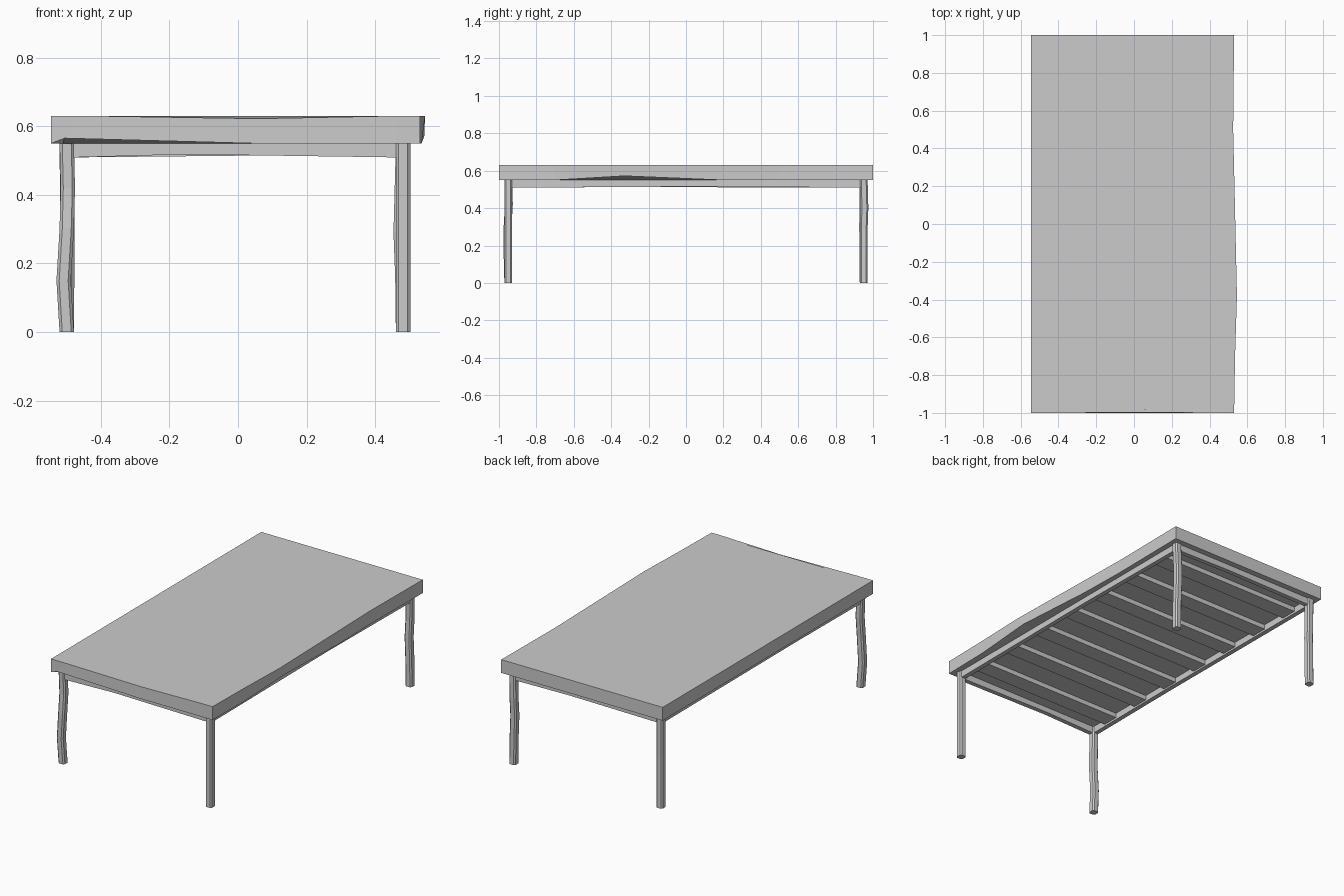
import bpy, bmesh
from mathutils import Vector

if "Cube" in bpy.data.objects:
    bpy.data.objects.remove(bpy.data.objects["Cube"])


def finish(name, bm):
    bmesh.ops.recalc_face_normals(bm, faces=bm.faces)
    me = bpy.data.meshes.new(name)
    bm.to_mesh(me)
    bm.free()
    ob = bpy.data.objects.new(name, me)
    bpy.context.collection.objects.link(ob)
    return ob


def loft(name, rings):
    """Join closed rings of equal length and cap both ends."""
    bm = bmesh.new()
    rows = [[bm.verts.new(p) for p in r] for r in rings]
    n = len(rows[0])
    for a, b in zip(rows, rows[1:]):
        for i in range(n):
            j = (i + 1) % n
            bm.faces.new((a[i], a[j], b[j], b[i]))
    bm.faces.new(rows[0][::-1])
    bm.faces.new(rows[-1])
    return finish(name, bm)


def rail(name, axis, across, half, thick, mid, z0, z1, bump=0.0):
    """Horizontal bar along x or y with its lower edge lifted at mid."""
    rings = []
    for t, lift in ((-half + CX * (axis == 'x'), 0), (mid, bump), (half + CX * (axis == 'x'), 0)):
        h = thick / 2
        sec = [(across - h, z0 + lift), (across + h, z0 + lift), (across + h, z1), (across - h, z1)]
        rings.append([(t, s, z) if axis == 'x' else (s, t, z) for s, z in sec])
    return loft(name, rings)


def inset(ring, d, z):
    return [(CX + (.537 - d) * (1 if x > CX else -1) if abs(x - CX) > .53 else x,
             (1 - d) * (1 if y > 0 else -1) if abs(y) > .96 else y, z) for x, y, z in ring]


CX = -0.0075

# Thick top with slightly worn edges
top = [(-.545, -1, .63), (-.44, -1, .63), (.06, -.998, .622), (.46, -1, .63), (.53, -1, .63),
       (.535, -.7, .63), (.545, -.38, .63), (.532, .2, .63), (.525, .5, .63),
       (.53, 1, .63), (-.545, 1, .63)]
bottom = [(-.545, -1, .55), (-.505, -1, .565), (.05, -1, .55), (.46, -1, .55), (.53, -1, .55),
          (.535, -.7, .55), (.543, -.33, .572), (.532, .2, .55), (.525, .5, .55),
          (.53, 1, .55), (-.545, 1, .55)]
loft("table_top", [inset(bottom, .035, .55), bottom, top, inset(top, .018, .63)])

# Chamfered legs, some a little crooked: (z, dx, dy) stations
legs = {
    "front_left_leg": (-.499, -.95, [(0, 0, 0), (.15, -.009, -.004), (.3, 0, -.004), (.42, .003, .003), (.55, 0, 0)]),
    "front_right_leg": (.481, -.95, [(0, 0, 0), (.55, 0, 0)]),
    "back_left_leg": (-.499, .95, [(0, 0, 0), (.3, .002, -.003), (.55, 0, 0)]),
    "back_right_leg": (.481, .95, [(0, 0, 0), (.16, -.002, 0), (.29, -.007, 0), (.4, -.004, .004), (.55, 0, 0)]),
}
h, c = .021, .013
octagon = [(-c, -h), (c, -h), (h, -c), (h, c), (c, h), (-c, h), (-h, c), (-h, -c)]
for name, (x, y, stations) in legs.items():
    loft(name, [[(x + dx + px, y + dy + py, z) for px, py in octagon] for z, dx, dy in stations])

# Rails between the legs
rail("front_rail", 'x', -.95, .475, .028, -.15, .509, .55, .009)
rail("back_rail", 'x', .95, .475, .028, .1, .509, .55, .006)
rail("left_rail", 'y', -.499, .94, .028, -.3, .509, .55, .004)
rail("right_rail", 'y', .481, .94, .028, .15, .509, .55, .007)

# Cross slats under the top
for i in range(7):
    rail("slat_%d" % (i + 1), 'x', (i - 3) * .262, .48, .1, 0, .522, .55)
